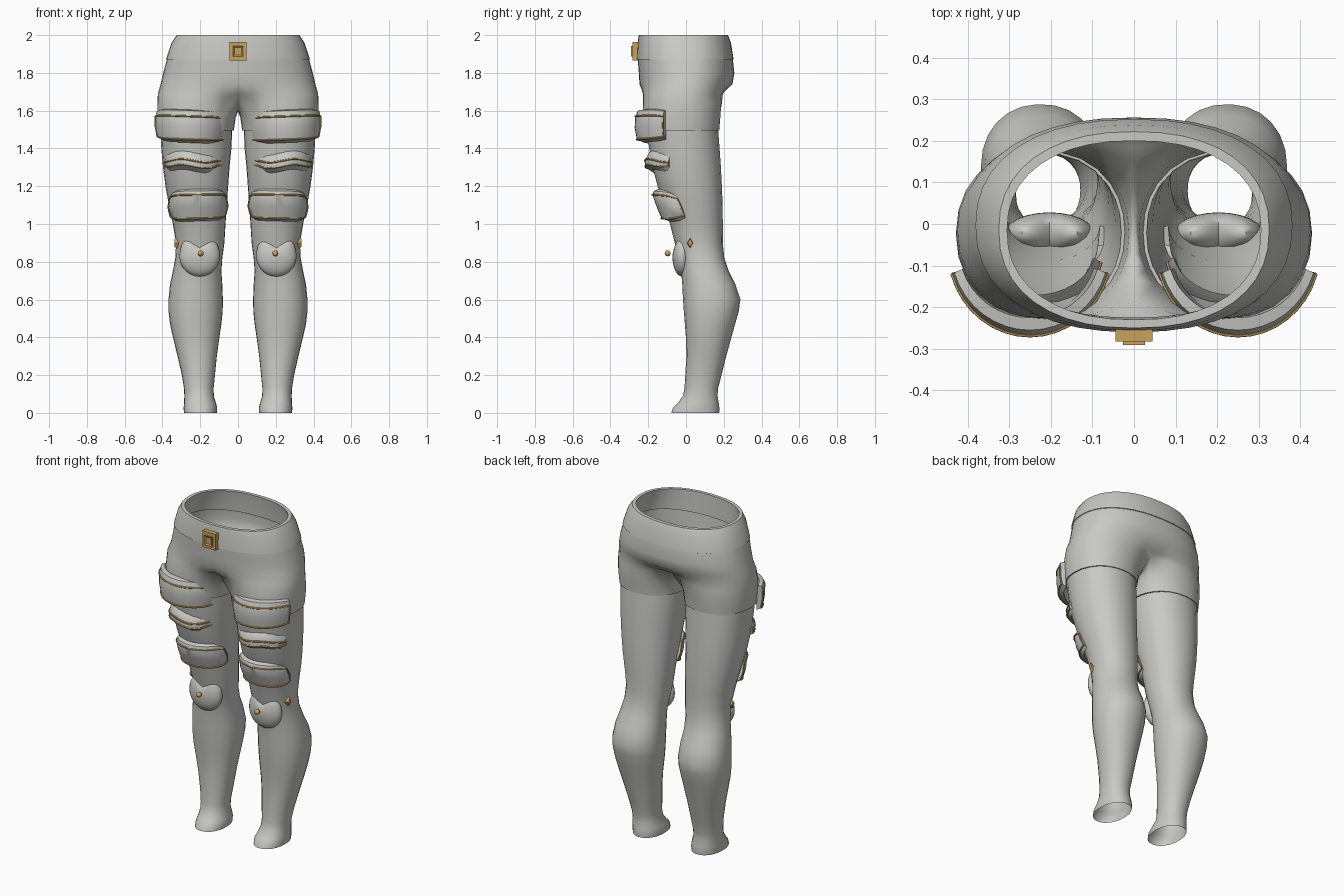
import bpy, bmesh, math
from mathutils import Vector

if "Cube" in bpy.data.objects:
    bpy.data.objects.remove(bpy.data.objects["Cube"])


def material(name, rgb):
    m = bpy.data.materials.new(name)
    m.diffuse_color = (*rgb, 1)
    m.use_nodes = True
    m.node_tree.nodes["Principled BSDF"].inputs["Base Color"].default_value = m.diffuse_color
    return m


GREY = material("warm grey", (0.58, 0.58, 0.55))
GOLD = material("gold", (0.58, 0.37, 0.11))


def finish(obj, mat, mirror=True, angle=40):
    obj.data.materials.clear()
    obj.data.materials.append(mat)
    bpy.ops.object.select_all(action='DESELECT')
    obj.select_set(True)
    bpy.context.view_layer.objects.active = obj
    bpy.ops.object.shade_smooth_by_angle(angle=math.radians(angle))
    if mirror:
        mod = obj.modifiers.new("mirror", 'MIRROR')
        mod.merge_threshold = 0.0005
    return obj


def from_bmesh(name, bm, mat, mirror=True, angle=40):
    bmesh.ops.recalc_face_normals(bm, faces=bm.faces)
    me = bpy.data.meshes.new(name)
    bm.to_mesh(me)
    bm.free()
    obj = bpy.data.objects.new(name, me)
    bpy.context.collection.objects.link(obj)
    return finish(obj, mat, mirror, angle)


def bridge(bm, a, b, closed):
    n = len(a)
    for i in range(n if closed else n - 1):
        j = (i + 1) % n
        bm.faces.new((a[i], a[j], b[j], b[i]))


def power(v, e):
    return math.copysign(abs(v) ** e, v)


# Angles shared by hip arcs and leg rings: the inner thigh takes the last few
OUT, INN, SPAN = 21, 5, 145
ANGLES = [-SPAN + 2 * SPAN * i / (OUT - 1) for i in range(OUT)]
ANGLES += [SPAN + (360 - 2 * SPAN) * (i + 1) / (INN + 1) for i in range(INN)]


def leg_ring(z, x0, x1, y0, y1, grow=0.0):
    cx, cy = (x0 + x1) / 2, (y0 + y1) / 2
    rx, ry = (x1 - x0) / 2 + grow, (y1 - y0) / 2 + grow
    pts = []
    for a in ANGLES:
        c, s = math.cos(math.radians(a)), math.sin(math.radians(a))
        pts.append(Vector((cx + rx * power(c, 0.93), cy + ry * power(s, 0.93), z)))
    return pts


def hip_arc(z, hx, y0, y1):
    cy, ry = (y0 + y1) / 2, (y1 - y0) / 2
    pts = []
    for i in range(OUT):
        a = math.radians(-90 + 180 * i / (OUT - 1))
        pts.append(Vector((hx * power(math.cos(a), 0.88), cy + ry * power(math.sin(a), 0.88), z)))
    pts[0].x = pts[-1].x = 0
    return pts


# Shorts: inner lip, waistband step, hips, crotch saddle and thigh cuffs
bm = bmesh.new()
hips = [hip_arc(*r) for r in [
    (1.87, .345, -.225, .215), (1.95, .325, -.228, .208), (2.0, .305, -.23, .2),
    (2.0, .325, -.25, .222), (1.96, .352, -.256, .238), (1.872, .381, -.26, .252),
    (1.87, .377, -.255, .248), (1.8, .396, -.25, .256), (1.74, .41, -.246, .246)]]
thigh = leg_ring(1.6, .0, .43, -.238, .195)
for z, blend, drop in [(1.69, .28, 0), (1.635, .6, .045)]:
    arc = []
    for i, p in enumerate(hip_arc(z, .422, -.243, .215)):
        q = p.lerp(Vector((thigh[i].x, thigh[i].y, z)), blend)
        e = abs(i / (OUT - 1) * 2 - 1)
        q.z += drop * e ** 3
        if i in (0, OUT - 1):
            q.x = 0
        arc.append(q)
    hips.append(arc)
rows = [[bm.verts.new(p) for p in arc] for arc in hips]
for a, b in zip(rows, rows[1:]):
    bridge(bm, a, b, False)
front, back = hips[-1][0], hips[-1][-1]
saddle = []
for i in range(INN):
    t = (i + 1) / (INN + 1)
    p = back.lerp(front, t)
    p.z -= 0.085 * math.sin(math.pi * t) ** 0.7
    saddle.append(bm.verts.new(p))
prev = rows[-1] + saddle
for r in [(1.565, .012, .428, -.228, .182), (1.495, .022, .42, -.218, .176)]:
    ring = [bm.verts.new(p) for p in leg_ring(*r)]
    bridge(bm, prev, ring, True)
    prev = ring
ring = [bm.verts.new(p) for p in leg_ring(1.495, .03, .412, -.21, .168)]
bridge(bm, prev, ring, True)
from_bmesh("shorts", bm, GREY, angle=50)

# Legs: z, inner x, outer x, front y, back y
LEG = [
    (1.52, .03, .413, -.212, .169), (1.4, .035, .406, -.195, .178),
    (1.3, .045, .397, -.178, .185), (1.2, .052, .384, -.15, .19),
    (1.1, .06, .366, -.115, .194), (1.0, .066, .345, -.085, .195),
    (.9, .072, .328, -.06, .195), (.82, .083, .332, -.04, .203),
    (.75, .088, .345, -.026, .227), (.68, .083, .36, -.02, .262),
    (.6, .08, .368, -.016, .288), (.54, .081, .368, -.012, .28),
    (.47, .088, .36, -.006, .26), (.39, .1, .342, 0, .238),
    (.3, .112, .32, .002, .213), (.2, .122, .297, -.004, .188),
    (.13, .129, .286, -.008, .17), (.09, .128, .284, -.016, .167),
    (.05, .116, .286, -.045, .174), (.025, .11, .288, -.07, .177),
    (0, .112, .286, -.078, .176)]
bm = bmesh.new()
rows = [[bm.verts.new(p) for p in leg_ring(*r)] for r in LEG]
for a, b in zip(rows, rows[1:]):
    bridge(bm, a, b, True)
from_bmesh("leg", bm, GREY, angle=60)


def trim(name, pts, radius):
    cu = bpy.data.curves.new(name, 'CURVE')
    cu.dimensions = '3D'
    cu.bevel_depth = radius
    cu.bevel_resolution = 1
    sp = cu.splines.new('POLY')
    sp.points.add(len(pts) - 1)
    for p, q in zip(sp.points, pts):
        p.co = (*q, 1)
    sp.use_cyclic_u = True
    obj = bpy.data.objects.new(name, cu)
    bpy.context.collection.objects.link(obj)
    bpy.ops.object.select_all(action='DESELECT')
    obj.select_set(True)
    bpy.context.view_layer.objects.active = obj
    bpy.ops.object.convert(target='MESH')
    finish(bpy.context.view_layer.objects.active, GOLD)


def plate(name, cx, rows, a0, a1, top, bottom, lift=0, wave=0, pinch=.25, n=16):
    """Curved shell; rows hold z, centre y, x radius, y radius from top to bottom."""
    zc = (rows[top][0] + rows[bottom][0]) / 2
    bm = bmesh.new()
    rings = []
    for k in range(n + 1):
        s = 2 * k / n - 1
        a = math.radians(a0 + (a1 - a0) * k / n)
        ring = []
        for z, cy, rx, ry in rows:
            zz = zc + (z - zc) * (1 - pinch * abs(s) ** 5) + lift * s + wave * math.sin(5 * s)
            ring.append(bm.verts.new((cx + rx * math.cos(a), cy + ry * math.sin(a), zz)))
        rings.append(ring)
    for a, b in zip(rings, rings[1:]):
        bridge(bm, a, b, True)
    bm.faces.new(rings[0])
    bm.faces.new(rings[-1])
    loop = [r[top].co.copy() for r in rings]
    for t in range(1, bottom - top):
        loop.append(rings[-1][top + t].co.copy())
    loop += [r[bottom].co.copy() for r in reversed(rings)]
    for t in range(bottom - top - 1, 0, -1):
        loop.append(rings[0][top + t].co.copy())
    from_bmesh(name, bm, GREY)
    trim(name + "_trim", loop, 0.005)


# Thigh armour plates with gold edging
plate("upper_thigh_plate", .25, [
    (1.605, -.06, .17, .165), (1.6, -.06, .19, .195), (1.57, -.06, .195, .208),
    (1.51, -.06, .195, .212), (1.447, -.06, .185, .2), (1.43, -.06, .16, .16)],
    197, 343, 2, 4, lift=.008, pinch=.12)
plate("middle_thigh_plate", .235, [
    (1.395, -.05, .145, .12), (1.37, -.05, .155, .15), (1.335, -.05, .16, .168),
    (1.305, -.05, .158, .165), (1.28, -.05, .14, .13)],
    195, 345, 2, 3, lift=.004, wave=.008, pinch=.3)
plate("lower_thigh_plate", .212, [
    (1.185, -.05, .125, .1), (1.175, -.045, .143, .125), (1.155, -.04, .15, .138),
    (1.09, -.02, .157, .135), (1.03, -.005, .147, .125), (1.015, 0, .13, .09)],
    182, 358, 2, 4, lift=-.004, pinch=.3)

# Kneecap with a V notch in its top
bm = bmesh.new()
bmesh.ops.create_uvsphere(bm, u_segments=24, v_segments=14, radius=1)
for v in bm.verts:
    x, y, z = v.co
    if z > 0:
        z *= .5 + 1.15 * min(abs(x), .6)
    v.co = (.203 + .107 * x, -.022 + .05 * y, .83 + .108 * z)
from_bmesh("kneecap", bm, GREY, angle=60)

# Gold stud in front of the knee
bm = bmesh.new()
bmesh.ops.create_icosphere(bm, subdivisions=2, radius=.016)
bmesh.ops.translate(bm, verts=bm.verts, vec=(.198, -.097, .845))
from_bmesh("knee_stud", bm, GOLD)

# Gold diamond on the outer side of the knee
bm = bmesh.new()
bmesh.ops.create_cone(bm, cap_ends=True, segments=4, radius1=1, radius2=.6, depth=1)
for v in bm.verts:
    x, y, z = v.co
    v.co = (.32 + .034 * z, .022 + .02 * x, .9 + .036 * y)
from_bmesh("knee_diamond", bm, GOLD, angle=20)

# Belt buckle: base, raised square frame and centre block
bm = bmesh.new()
for half, y0, y1 in [(.045, -.25, -.282), (.026, -.28, -.291)]:
    res = bmesh.ops.create_cube(bm, size=2)
    for v in res['verts']:
        v.co = (v.co.x * half, y0 if v.co.y > 0 else y1, 1.915 + v.co.z * half * 1.1)
face = min(bm.faces, key=lambda f: f.calc_center_median().y)
bmesh.ops.inset_region(bm, faces=[face], thickness=.012)
bmesh.ops.translate(bm, verts=face.verts, vec=(0, .006, 0))
from_bmesh("belt_buckle", bm, GOLD, mirror=False, angle=20)
